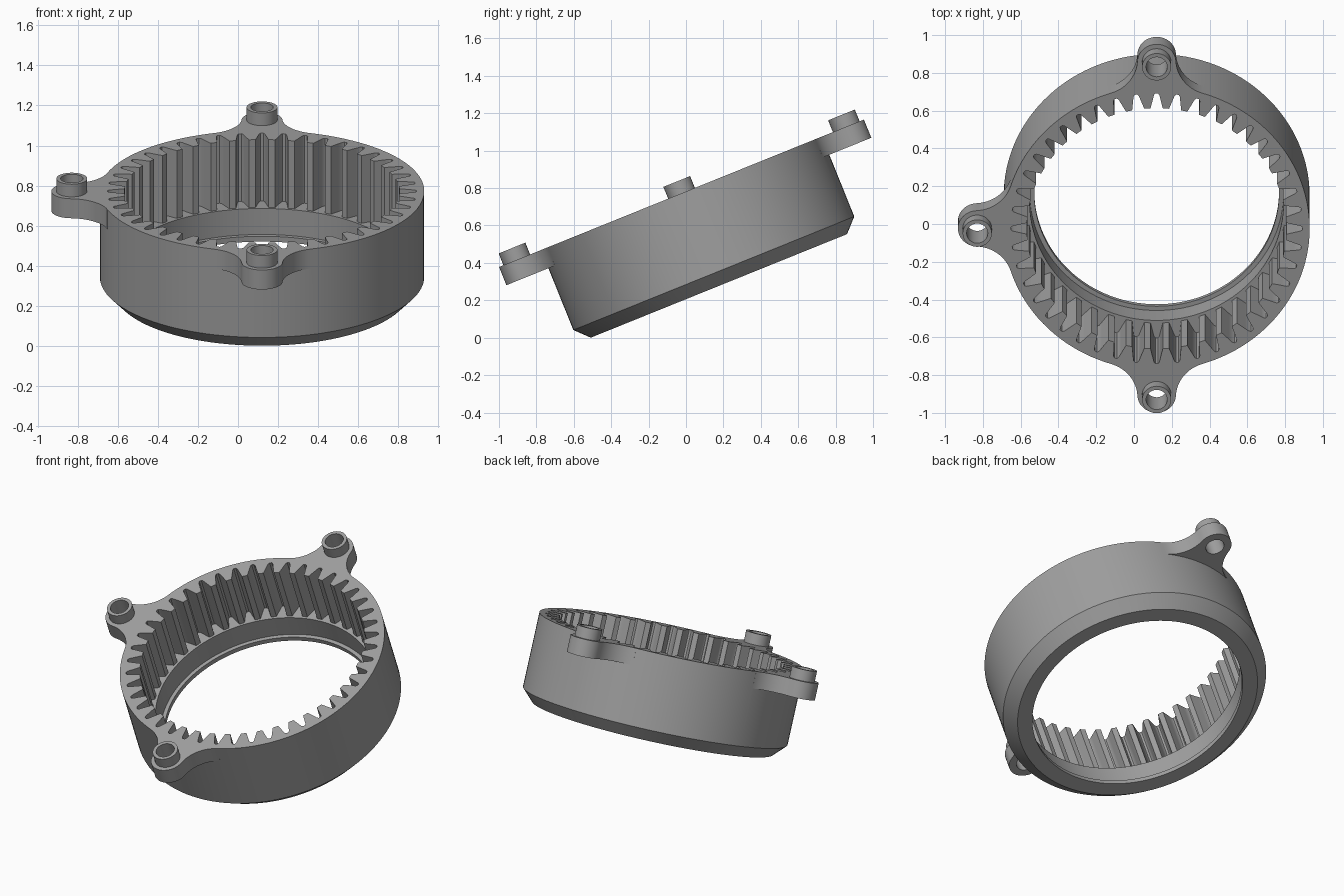
import bpy, bmesh
from math import sin, cos, pi, radians, acos, atan2
from mathutils import Matrix

cube = bpy.data.objects.get("Cube")
if cube:
    bpy.data.objects.remove(cube, do_unlink=True)

SEG = 128
RING_R, TOP = 0.81, 0.725
LUG_D, LUG_R, FILLET = 0.95, 0.102, 0.2
TEETH = 44

grey = bpy.data.materials.new("plain grey")
grey.use_nodes = True
grey.diffuse_color = (0.35, 0.35, 0.35, 1)
grey.node_tree.nodes["Principled BSDF"].inputs["Base Color"].default_value = (0.35, 0.35, 0.35, 1)


def finish(name, bm):
    bmesh.ops.recalc_face_normals(bm, faces=bm.faces)
    mesh = bpy.data.meshes.new(name)
    bm.to_mesh(mesh)
    bm.free()
    mesh.materials.append(grey)
    obj = bpy.data.objects.new(name, mesh)
    bpy.context.collection.objects.link(obj)
    return obj


def prism(name, outline, z0, z1):
    bm = bmesh.new()
    face = bm.faces.new([bm.verts.new((x, y, z0)) for x, y in outline])
    ext = bmesh.ops.extrude_face_region(bm, geom=[face])["geom"]
    top = [v for v in ext if isinstance(v, bmesh.types.BMVert)]
    bmesh.ops.translate(bm, verts=top, vec=(0, 0, z1 - z0))
    return finish(name, bm)


def lathe(name, profile):
    """Revolve a closed (radius, height) profile about the axis."""
    bm = bmesh.new()
    rings = [[bm.verts.new((r * cos(2 * pi * i / SEG), r * sin(2 * pi * i / SEG), z))
              for r, z in profile] for i in range(SEG)]
    n = len(profile)
    for i in range(SEG):
        a, b = rings[i], rings[(i + 1) % SEG]
        for j in range(n):
            k = (j + 1) % n
            bm.faces.new((a[j], b[j], b[k], a[k]))
    return finish(name, bm)


def arc(cx, cy, r, a0, a1, n):
    return [(cx + r * cos(a0 + (a1 - a0) * i / n), cy + r * sin(a0 + (a1 - a0) * i / n))
            for i in range(n + 1)]


def boolean(obj, tool, operation):
    mod = obj.modifiers.new(operation, "BOOLEAN")
    mod.operation, mod.solver, mod.object = operation, "EXACT", tool
    bpy.ops.object.select_all(action="DESELECT")
    bpy.context.view_layer.objects.active = obj
    obj.select_set(True)
    bpy.ops.object.modifier_apply(modifier=mod.name)
    bpy.data.objects.remove(tool, do_unlink=True)


# Housing: chamfered ring with a stepped lip at the bottom
housing = lathe("ring_gear_housing", [
    (0.739, 0.191), (RING_R, 0.264), (RING_R, TOP), (0.6, TOP),
    (0.6, 0.36), (0.672, 0.36), (0.672, 0.22), (0.648, 0.22), (0.648, 0.191)])

# Lug outline: rounded end blended into the ring by tangent fillets
d = RING_R + FILLET
theta = acos((d * d + LUG_D ** 2 - (LUG_R + FILLET) ** 2) / (2 * d * LUG_D))
fx, fy = d * cos(theta), d * sin(theta)
turn = atan2(fy, fx - LUG_D)
half = arc(LUG_D, 0, LUG_R, 0, turn, 12)
half += arc(fx, fy, FILLET, turn - pi, theta - pi, 16)[1:]
half.append((0.785 * cos(theta), 0.785 * sin(theta)))
lug = half + [(x, -y) for x, y in reversed(half[1:])]

# Lugs and bosses at the back, left-hand side and front
directions = [pi / 2, pi, 3 * pi / 2]
for a in directions:
    spin = [(x * cos(a) - y * sin(a), x * sin(a) + y * cos(a)) for x, y in lug]
    boolean(housing, prism("lug", spin, 0.62, TOP), "UNION")
    cx, cy = LUG_D * cos(a), LUG_D * sin(a)
    boss = arc(cx, cy, 0.077, 0, 2 * pi, 48)[:-1]
    boolean(housing, prism("boss", boss, 0.68, 0.793), "UNION")
    hole = arc(cx, cy, 0.056, 0, 2 * pi, 48)[:-1]
    boolean(housing, prism("bolt_hole", hole, 0.5, 0.9), "DIFFERENCE")

# Internal teeth: cut with a toothed prism
gap = [(0.33, 0.687), (0.19, 0.738), (0.13, 0.763), (0.06, 0.772)]
gap = [(-f, r) for f, r in gap] + gap[::-1]
pitch = 2 * pi / TEETH
teeth = []
for i in range(TEETH):
    for f, r in gap:
        a = pi / 2 + (i + f) * pitch
        teeth.append((r * cos(a), r * sin(a)))
boolean(housing, prism("tooth_cutter", teeth, 0.36, 0.9), "DIFFERENCE")

# Lean the whole ring towards the front
tilt = Matrix.Rotation(radians(22), 4, "X")
housing.data.transform(Matrix.Translation((0.12, 0, 0)) @ tilt @ Matrix.Translation((0, 0.267, 0)))
bpy.ops.object.select_all(action="DESELECT")
housing.select_set(True)
bpy.context.view_layer.objects.active = housing
bpy.ops.object.shade_smooth_by_angle(angle=radians(30))
